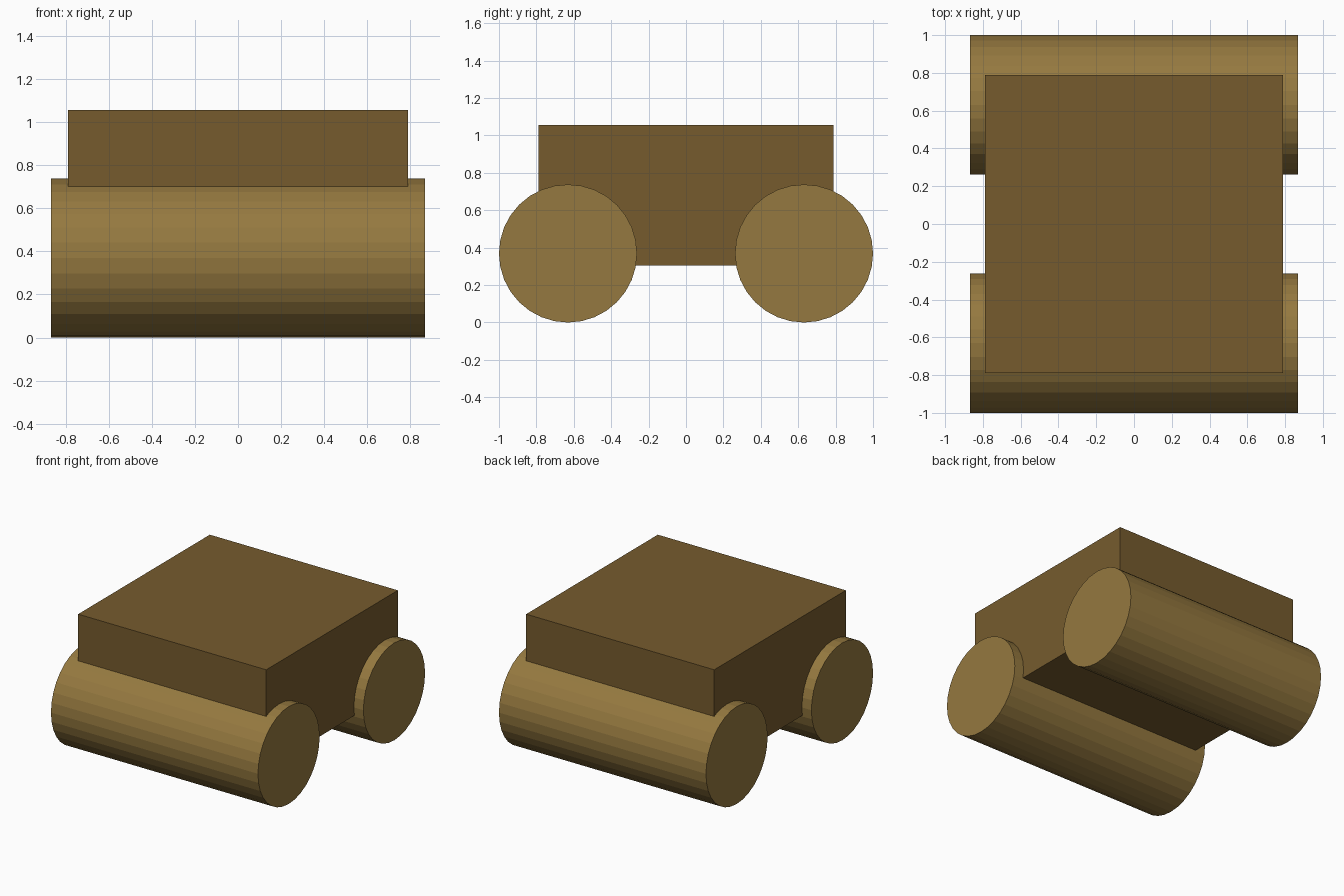
import bpy
from math import radians

if "Cube" in bpy.data.objects:
    bpy.data.objects.remove(bpy.data.objects["Cube"])


def paint(obj, name, color):
    mat = bpy.data.materials.get(name) or bpy.data.materials.new(name)
    mat.diffuse_color = color
    mat.use_nodes = True
    mat.node_tree.nodes["Principled BSDF"].inputs["Base Color"].default_value = mat.diffuse_color
    obj.data.materials.append(mat)


# Square body block
bpy.ops.mesh.primitive_cube_add(size=1, location=(0, 0, 0.68))
body = bpy.context.object
body.name = "body"
body.scale = (1.576, 1.576, 0.75)
bpy.ops.object.transform_apply(location=False, rotation=False, scale=True)
paint(body, "dark_wood", (0.18, 0.105, 0.027, 1))

# Full-width rollers lying along x, front and back
RADIUS = 0.369
for name, side in (("front_roller", -1), ("back_roller", 1)):
    bpy.ops.mesh.primitive_cylinder_add(
        vertices=32, radius=RADIUS, depth=1.735,
        location=(0, side * (1 - RADIUS), RADIUS), rotation=(0, radians(90), 0))
    roller = bpy.context.object
    roller.name = name
    paint(roller, "light_wood", (0.30, 0.19, 0.05, 1))
